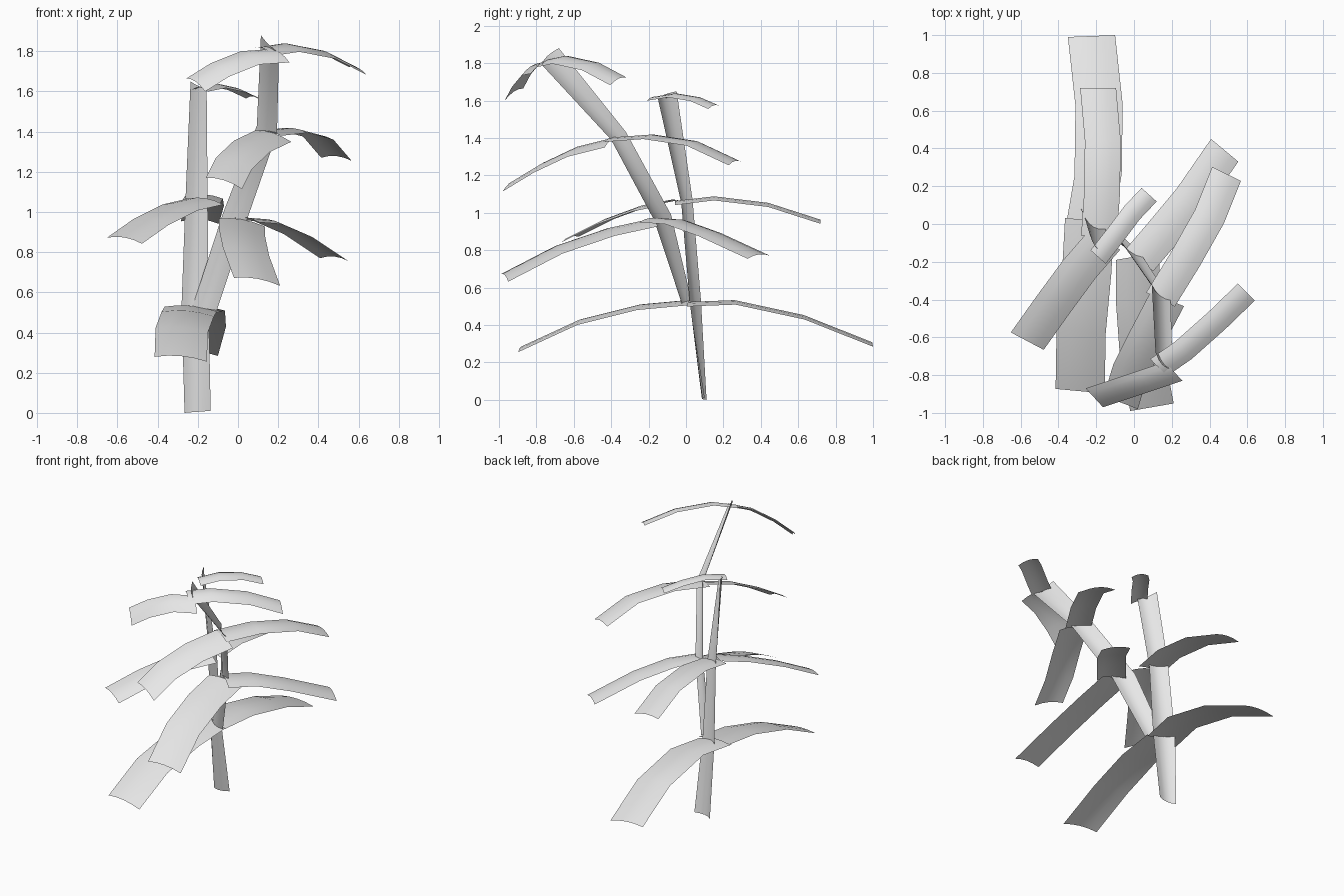
import bpy
from mathutils import Vector

if "Cube" in bpy.data.objects:
    bpy.data.objects.remove(bpy.data.objects["Cube"], do_unlink=True)

grey = bpy.data.materials.new("light grey")
grey.use_nodes = True
grey.diffuse_color = (0.8, 0.8, 0.8, 1)
grey.node_tree.nodes["Principled BSDF"].inputs["Base Color"].default_value = (0.8, 0.8, 0.8, 1)

COLS = 4  # faces across each strip


def strip(name, rows, bow):
    """Thin sheet through (centre, half-width) rows, arched across by bow."""
    verts, faces = [], []
    bow = Vector(bow)
    for centre, half in rows:
        for i in range(COLS + 1):
            t = 2 * i / COLS - 1
            verts.append(Vector(centre) + Vector(half) * t + bow * (0.5 - t * t))
    n = COLS + 1
    for r in range(len(rows) - 1):
        for i in range(COLS):
            a = r * n + i
            faces.append((a, a + 1, a + n + 1, a + n))
    mesh = bpy.data.meshes.new(name)
    mesh.from_pydata(verts, [], faces)
    mesh.materials.append(grey)
    mesh.shade_smooth()
    obj = bpy.data.objects.new(name, mesh)
    bpy.context.collection.objects.link(obj)
    return obj


def leaf(name, half, *centres):
    # put the sheet's upper side upwards
    along = Vector(centres[-1]) - Vector(centres[0])
    half = Vector(half)
    if half.cross(along).z < 0:
        half = -half
    strip(name, [(c, half) for c in centres], (0, 0, 0.016))


def stem(name, *edges):
    # each entry is a left edge point and a right edge point
    rows = []
    for left, right in edges:
        left, right = Vector(left), Vector(right)
        rows.append(((left + right) / 2, (right - left) / 2))
    strip(name, rows, (-0.008, -0.02, 0))


# Stems: a twisting upright one and a side branch leaning to the front
stem("main_stem",
     ((-0.27, 0.10, 0.0), (-0.14, 0.09, 0.01)),
     ((-0.285, 0.07, 0.53), (-0.15, 0.01, 0.52)),
     ((-0.265, 0.025, 1.07), (-0.155, -0.035, 1.05)),
     ((-0.24, -0.06, 1.65), (-0.16, -0.16, 1.61)))
stem("side_branch",
     ((-0.23, 0.02, 0.53), (-0.11, -0.03, 0.51)),
     ((-0.08, -0.09, 0.99), (0.04, -0.18, 0.96)),
     ((0.09, -0.33, 1.43), (0.19, -0.41, 1.39)),
     ((0.11, -0.69, 1.88), (0.20, -0.78, 1.79)))

# Leaves on the main stem, from the bottom up
leaf("low_front_leaf", (0.13, -0.012, -0.012),
     (-0.235, 0.02, 0.525), (-0.25, -0.25, 0.50), (-0.28, -0.57, 0.42), (-0.285, -0.885, 0.275))
leaf("low_back_leaf", (0.125, 0.005, -0.008),
     (-0.235, 0.0, 0.515), (-0.19, 0.26, 0.525), (-0.185, 0.63, 0.445), (-0.225, 0.995, 0.30))
leaf("middle_back_leaf", (0.095, 0.0, -0.006),
     (-0.185, -0.06, 1.055), (-0.17, 0.15, 1.08), (-0.165, 0.44, 1.045), (-0.19, 0.72, 0.955))
leaf("middle_front_leaf", (0.087, -0.046, -0.015),
     (-0.16, -0.09, 1.06), (-0.29, -0.24, 1.03), (-0.43, -0.43, 0.96), (-0.565, -0.62, 0.865))
leaf("top_leaf", (0.04, -0.036, -0.005),
     (-0.19, -0.175, 1.612), (-0.10, -0.06, 1.63), (-0.01, 0.06, 1.61), (0.08, 0.155, 1.568))

# Leaves on the side branch, from the bottom up
leaf("branch_low_front_leaf", (0.115, 0.02, -0.02),
     (0.02, -0.17, 0.955), (0.02, -0.40, 0.905), (0.04, -0.68, 0.81), (0.095, -0.97, 0.66))
leaf("branch_low_back_leaf", (0.072, -0.06, -0.008),
     (0.03, -0.19, 0.965), (0.15, -0.05, 0.955), (0.30, 0.13, 0.89), (0.48, 0.39, 0.77))
leaf("branch_middle_front_leaf", (0.09, -0.035, -0.028),
     (0.175, -0.40, 1.385), (0.07, -0.60, 1.335), (-0.02, -0.78, 1.25), (-0.07, -0.945, 1.15))
leaf("branch_middle_back_leaf", (0.076, -0.037, -0.008),
     (0.14, -0.40, 1.395), (0.27, -0.19, 1.41), (0.40, 0.04, 1.375), (0.49, 0.265, 1.27))
leaf("branch_top_right_leaf", (0.045, -0.045, -0.02),
     (0.13, -0.76, 1.805), (0.26, -0.67, 1.825), (0.44, -0.51, 1.79), (0.595, -0.36, 1.71))
leaf("branch_top_left_leaf", (0.046, -0.05, -0.033),
     (0.21, -0.78, 1.785), (0.06, -0.83, 1.775), (-0.09, -0.88, 1.715), (-0.21, -0.92, 1.64))
